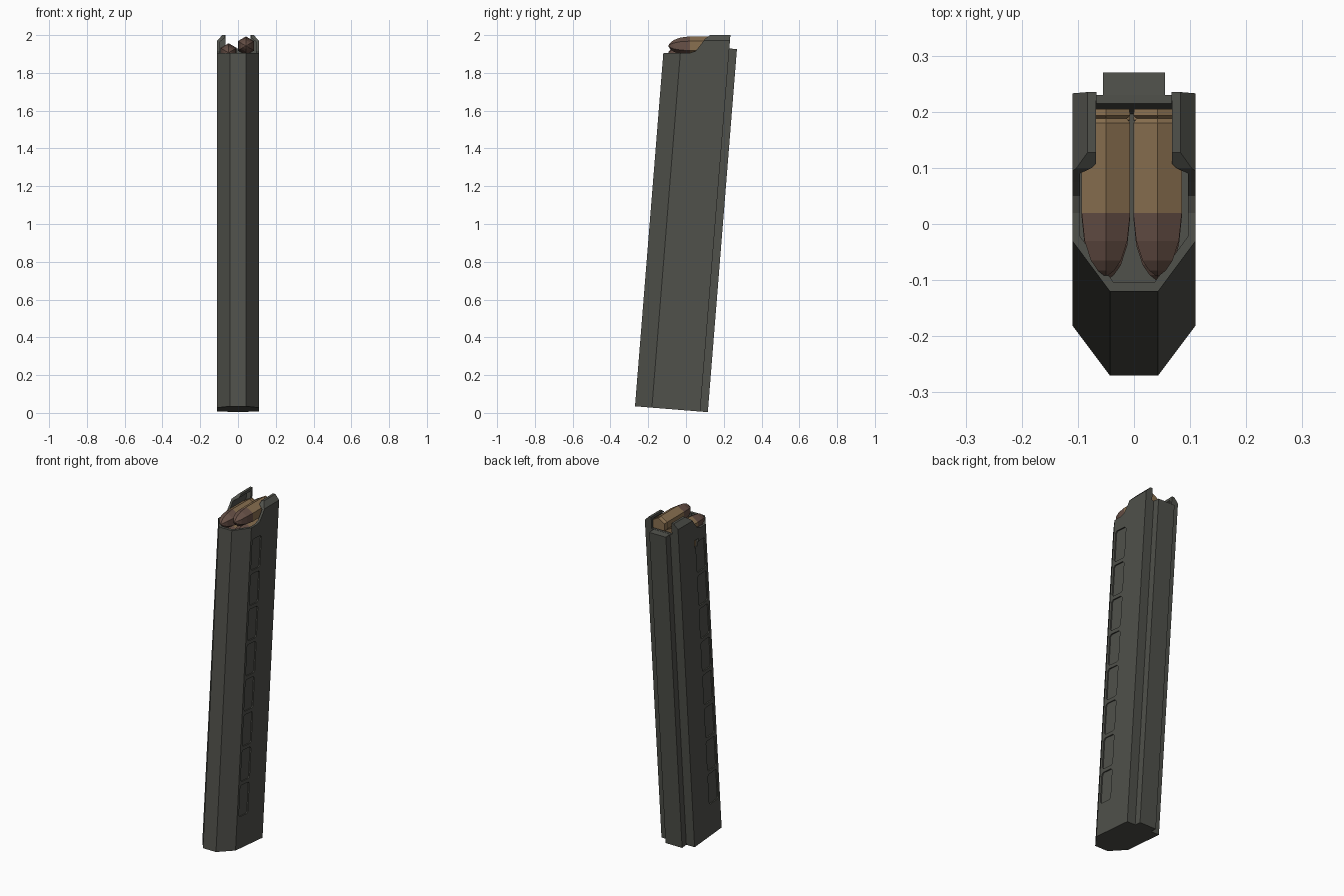
import bpy, bmesh, math
from mathutils import Vector

if "Cube" in bpy.data.objects:
    bpy.data.objects.remove(bpy.data.objects["Cube"])

SHEAR = 0.0802          # backward lean per unit of height
Z0 = 0.035


def material(name, col):
    m = bpy.data.materials.new(name)
    m.diffuse_color = (*col, 1)
    m.use_nodes = True
    m.node_tree.nodes["Principled BSDF"].inputs["Base Color"].default_value = m.diffuse_color
    return m


GREY = material("dark_grey_metal", (0.08, 0.082, 0.07))
BRASS = material("brass", (0.25, 0.16, 0.08))
COPPER = material("copper", (0.135, 0.08, 0.062))


def lofts(name, solids, mats=(GREY,)):
    """One object from several solids, each a list of rings joined in order."""
    bm = bmesh.new()
    for rings in solids:
        vs = [[bm.verts.new(p) for p in r] for r in rings]
        n = len(vs[0])
        for a, b in zip(vs, vs[1:]):
            for i in range(n):
                j = (i + 1) % n
                bm.faces.new((a[i], a[j], b[j], b[i]))
        bm.faces.new(vs[0])
        bm.faces.new(vs[-1])
    bmesh.ops.recalc_face_normals(bm, faces=bm.faces)
    me = bpy.data.meshes.new(name)
    bm.to_mesh(me)
    bm.free()
    ob = bpy.data.objects.new(name, me)
    bpy.context.collection.objects.link(ob)
    for m in mats:
        me.materials.append(m)
    return ob


def prism_x(outline, x0, x1):
    """Side-view outline (y, z) extruded across x."""
    return [[Vector((x, y, z)) for y, z in outline] for x in (x0, x1)]


def lean(y, z):
    return y + (z - Z0) * SHEAR


def section(half, z, width, foot=False):
    """Mirrored plan section, leaned to height z; width replaces the widest x."""
    pts = half + [(-x, y) for x, y in reversed(half)]
    out = []
    for x, y in pts:
        zz = z + (-(y + 0.27) * SHEAR if foot else 0)
        out.append(Vector((max(-width, min(width, x)), lean(y, zz), zz)))
    return out


def cut(ob, cutter):
    mod = ob.modifiers.new("cut", "BOOLEAN")
    mod.operation = "DIFFERENCE"
    mod.solver = "EXACT"
    mod.object = cutter
    bpy.context.view_layer.objects.active = ob
    bpy.ops.object.modifier_apply(modifier=mod.name)
    bpy.data.objects.remove(cutter)


# Casing with the top edges folded inward as feed lips
outer = [(0.043, -0.27), (0.11, -0.18), (0.11, 0.0775)]
body = lofts("casing", [[section(outer, Z0, 0.11, True),
                         section(outer, 1.972, 0.11),
                         section(outer, 2.0, 0.083)]])

# Low front edge sweeping up to the lips
cut(body, lofts("front_cutter", [prism_x(
    [(-0.4, 1.905), (0.02, 1.905), (0.05, 1.915), (0.075, 1.945),
     (0.1, 1.98), (0.13, 2.002), (0.13, 2.1), (-0.4, 2.1)], -0.2, 0.2)]))

# Hollow interior, narrowing between the lips
inner = [(0.037, -0.253), (0.096, -0.172), (0.096, 0.0625)]
cut(body, lofts("cavity_cutter", [[section(inner, z, w) for z, w in
    ((1.70, 0.096), (1.966, 0.096), (1.985, 0.068), (2.06, 0.068))]]))

# Lowered back wall between the lips, and the side opening
cut(body, lofts("back_cutter", [prism_x(
    [(0.19, 1.93), (0.3, 1.93), (0.3, 2.1), (0.19, 2.1)], -0.067, 0.067)]))
cut(body, lofts("opening_cutter", [prism_x(
    [(0.04, 1.80), (0.075, 1.80), (0.075, 1.845), (0.04, 1.845)], -0.13, -0.085)]))

# Eight recessed panels on each side
ang = math.atan(SHEAR)
ca, sa = math.cos(ang), math.sin(ang)
panels = []
for k in range(8):
    u0, u1, c = 0.106, 0.191, 0.01
    w0 = 0.189 + k * 0.2055
    w1 = w0 + 0.184
    shape = [(u0 + c, w0), (u1 - c, w0), (u1, w0 + c), (u1, w1 - c),
             (u1 - c, w1), (u0 + c, w1), (u0, w1 - c), (u0, w0 + c)]
    yz = [(-0.27 + u * ca + w * sa, Z0 - u * sa + w * ca) for u, w in shape]
    panels += [prism_x(yz, 0.103, 0.14), prism_x(yz, -0.14, -0.103)]
cut(body, lofts("panel_cutter", panels))

# Spine rib along the back
rib = [(0.055, 0.068), (0.055, 0.118)]
lofts("back_rib", [[section(rib, Z0, 0.055, True),
                    section(rib, 1.957, 0.055, True)]])

# Staggered six-sided rounds: (y, radius) profile from base to tip
PROFILE = [(0.205, 0.048), (0.193, 0.05), (0.188, 0.043), (0.18, 0.05), (0.02, 0.05),
           (-0.03, 0.044), (-0.065, 0.031), (-0.083, 0.017), (-0.092, 0.004)]
for row in range(2):
    for side, x, z in (("right", 0.042, 1.943), ("left", -0.05, 1.907)):
        z -= row * 0.092
        dy = -row * 0.0075
        rings = [[Vector((x + r * math.sin(i * math.pi / 3), y + dy,
                          z + r * math.cos(i * math.pi / 3))) for i in range(6)]
                 for y, r in PROFILE]
        ob = lofts(f"round_{side}_{row + 1}", [rings], (BRASS, COPPER))
        for f in ob.data.polygons:
            f.material_index = int(f.center.y < 0.019 + dy)
